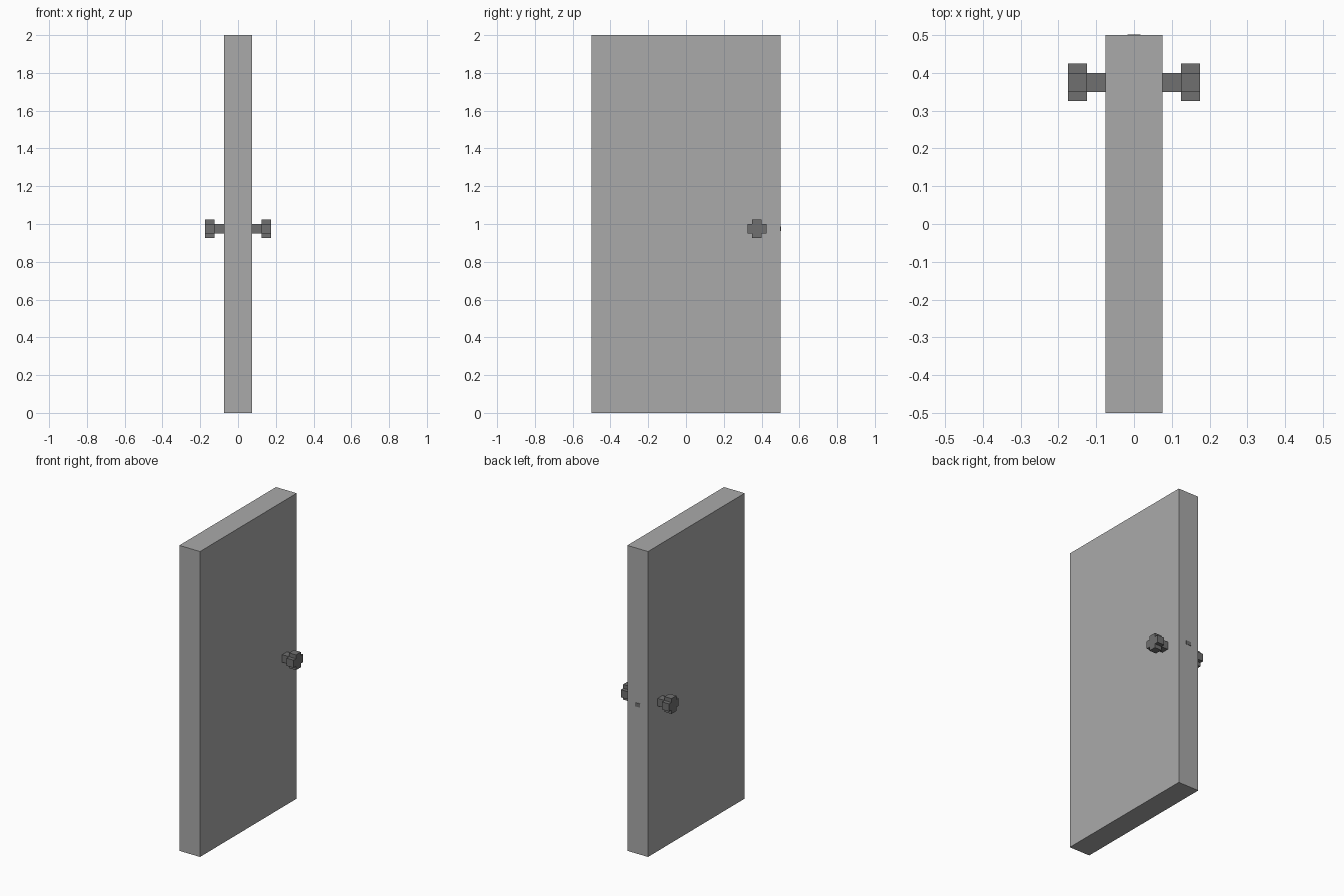
import bpy

cube = bpy.data.objects.get("Cube")
if cube:
    bpy.data.objects.remove(cube, do_unlink=True)


def material(name, value):
    m = bpy.data.materials.new(name)
    m.use_nodes = True
    colour = (value, value, value, 1)
    m.diffuse_color = colour
    m.node_tree.nodes["Principled BSDF"].inputs["Base Color"].default_value = colour
    return m


def finish(name, verts, faces, mat):
    mesh = bpy.data.meshes.new(name)
    mesh.from_pydata(verts, [], faces)
    mesh.materials.append(mat)
    obj = bpy.data.objects.new(name, mesh)
    bpy.context.collection.objects.link(obj)
    return obj


def prism(name, profile, x0, x1, mat):
    """Extrude a (y, z) outline, counter-clockwise seen from +x, along x."""
    n = len(profile)
    verts = [(x, y, z) for x in (x0, x1) for y, z in profile]
    faces = [tuple(reversed(range(n))), tuple(range(n, 2 * n))]
    faces += [(i, (i + 1) % n, n + (i + 1) % n, n + i) for i in range(n)]
    return finish(name, verts, faces, mat)


def rect(y0, y1, z0, z1):
    return [(y0, z0), (y1, z0), (y1, z1), (y0, z1)]


light_grey = material("light grey", 0.40)
dark_grey = material("dark grey", 0.16)

# Door slab
prism("door_panel", rect(-0.5, 0.5, 0, 2), -0.075, 0.075, light_grey)

# Knobs: square stem and plus-shaped grip on each side
KY, KZ, A, B = 0.375, 0.975, 0.025, 0.05
plus = [(-A, -B), (A, -B), (A, -A), (B, -A), (B, A), (A, A),
        (A, B), (-A, B), (-A, A), (-B, A), (-B, -A), (-A, -A)]
plus = [(KY + y, KZ + z) for y, z in plus]
stem = rect(KY - A, KY + A, KZ - A, KZ + A)
for side, s in (("left", 1), ("right", -1)):
    for part, outline, near, far in (("stem", stem, 0.075, 0.125),
                                     ("grip", plus, 0.125, 0.175)):
        x0, x1 = sorted((s * near, s * far))
        prism(f"{side}_knob_{part}", outline, x0, x1, dark_grey)

# Latch plate on the rear edge
prism("latch", rect(0.495, 0.502, KZ - 0.0125, KZ + 0.0125), -0.0175, 0.0175, dark_grey)
